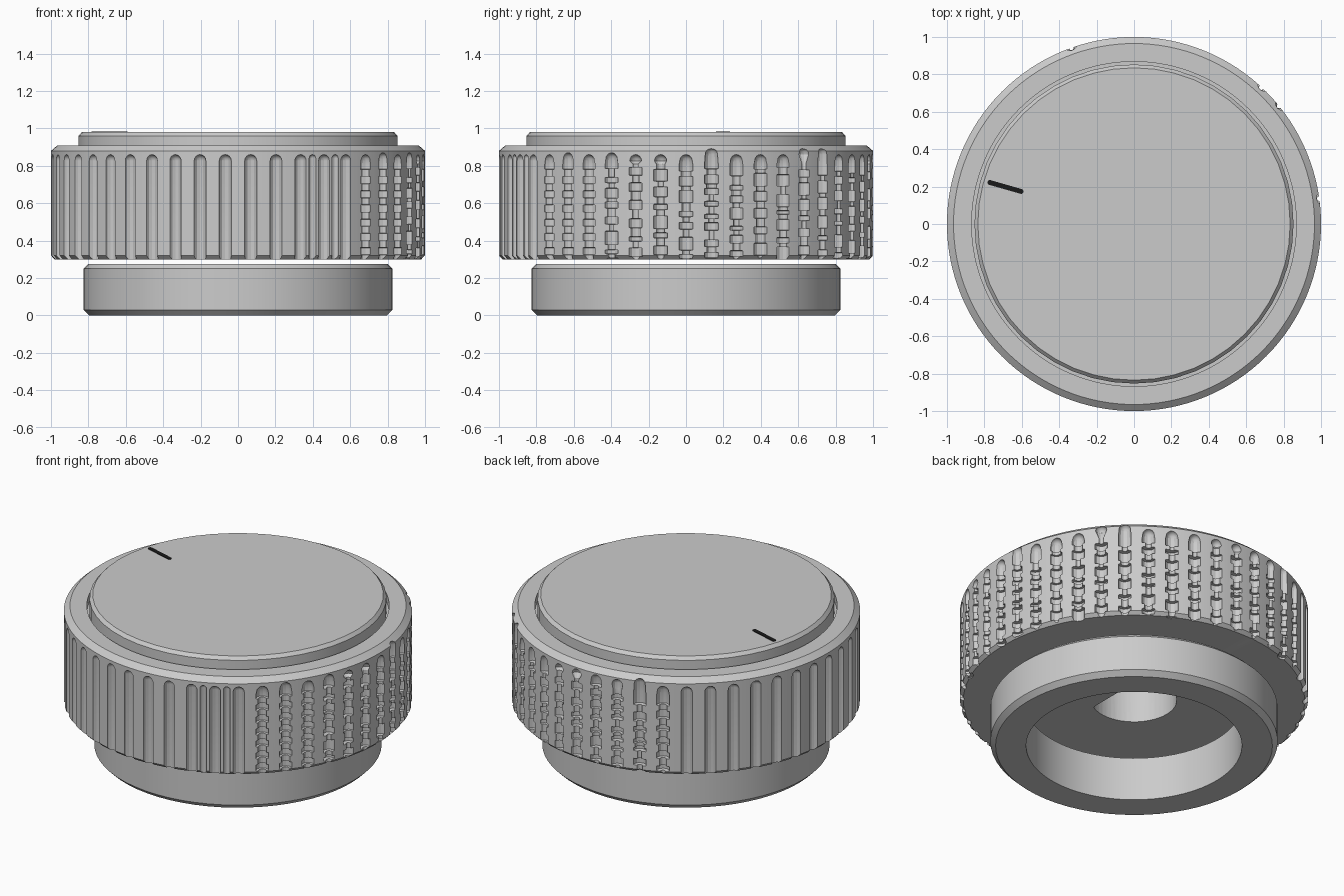
import bpy, bmesh, math, random
from mathutils import Matrix, Vector

if "Cube" in bpy.data.objects:
    bpy.data.objects.remove(bpy.data.objects["Cube"])

random.seed(4)
TAU = 2 * math.pi


def lathe(bm, profile, seg, centre=(0, 0), closed=False):
    """Revolve (radius, z) points about a vertical axis."""
    rings = []
    for i in range(seg):
        a = TAU * i / seg
        rings.append([bm.verts.new((centre[0] + r * math.cos(a), centre[1] + r * math.sin(a), z))
                      for r, z in profile])
    n = len(profile)
    for i in range(seg):
        p, q = rings[i], rings[(i + 1) % seg]
        for j in range(n if closed else n - 1):
            k = (j + 1) % n
            bm.faces.new((p[j], q[j], q[k], p[k]))


def finish(bm, name, smooth=True):
    bmesh.ops.remove_doubles(bm, verts=bm.verts, dist=1e-5)
    bmesh.ops.recalc_face_normals(bm, faces=bm.faces)
    me = bpy.data.meshes.new(name)
    bm.to_mesh(me)
    bm.free()
    ob = bpy.data.objects.new(name, me)
    bpy.context.collection.objects.link(ob)
    if smooth:
        bpy.ops.object.select_all(action='DESELECT')
        ob.select_set(True)
        bpy.context.view_layer.objects.active = ob
        bpy.ops.object.shade_smooth_by_angle(angle=math.radians(25))
    return ob


def cut(target, cutter):
    mod = target.modifiers.new("cut", 'BOOLEAN')
    mod.operation = 'DIFFERENCE'
    mod.solver = 'EXACT'
    mod.object = cutter
    cutter.hide_render = True
    bpy.ops.object.select_all(action='DESELECT')
    target.select_set(True)
    bpy.context.view_layer.objects.active = target
    bpy.ops.object.modifier_apply(modifier=mod.name)
    bpy.data.objects.remove(cutter)


# base ring
bm = bmesh.new()
lathe(bm, [(0.62, 0), (0.795, 0), (0.825, 0.03), (0.825, 0.25), (0.80, 0.275), (0.62, 0.275)],
      64, closed=True)
finish(bm, "base_ring")

# grip body, with a shallow recess for the cap
bm = bmesh.new()
lathe(bm, [(0, 0.30), (0.98, 0.30), (1.0, 0.32), (1.0, 0.88), (0.965, 0.91),
           (0.868, 0.91), (0.868, 0.86), (0, 0.86)], 128)
grip = finish(bm, "grip", smooth=False)

# flutes: plain on one half, stepped and ribbed on the other
COUNT = 46
STEP = TAU / COUNT
bm = bmesh.new()


def flute(angle, radius, levels, top=0.86):
    tip = [(radius * math.cos(t), top - radius + radius * math.sin(t))
           for t in (0, 0.4, 0.8, 1.2)] + [(0, top)]
    lathe(bm, [(0, 0.25)] + levels + tip, 12, (math.cos(angle), math.sin(angle)))


for k in range(COUNT):
    turn = (k + 0.5) * STEP
    angle = -math.pi / 2 + turn
    ribbed = 0.62 < turn < 3.75
    if not ribbed:
        flute(angle, 0.033, [(0.033, 0.25)])
        if 0.3 < turn < 0.6:
            flute(angle + STEP / 2, 0.02, [(0.02, 0.25)])
        continue
    levels, z, wide = [], 0.25, True
    even = turn < 1.1
    while z < 0.80:
        r = 0.038 if wide else (0.026 if even else random.uniform(0.012, 0.028))
        h = 0.036 if even else random.uniform(0.018, 0.07 if wide else 0.05)
        end = min(z + h, 0.81)
        levels += [(r, z), (r, end)]
        z, wide = end + 0.002, not wide
    flute(angle, 0.034, levels, random.choice((0.86, 0.86, 0.87, 0.895)))
cut(grip, finish(bm, "flute_cutter", smooth=False))

# D-shaped shaft hole in the underside
bm = bmesh.new()
lathe(bm, [(0, 0.2), (0.245, 0.2), (0.245, 0.75), (0, 0.75)], 48)
for v in bm.verts:
    v.co.x = min(v.co.x, 0.13)
cut(grip, finish(bm, "shaft_cutter", smooth=False))
bpy.ops.object.shade_smooth_by_angle(angle=math.radians(25))

# top cap
bm = bmesh.new()
lathe(bm, [(0, 0.855), (0.853, 0.855), (0.853, 0.96), (0.835, 0.98), (0, 0.98)], 48)
finish(bm, "top_cap")

# pointer mark: thin rounded bar lying radially on the cap
bm = bmesh.new()
half, w = 0.087, 0.013
outline = []
for side, start in ((1, -math.pi / 2), (-1, math.pi / 2)):
    for i in range(7):
        a = start + math.pi * i / 6
        outline.append(bm.verts.new((side * half + w * math.cos(a), w * math.sin(a), 0.975)))
face = bm.faces.new(outline)
ext = bmesh.ops.extrude_face_region(bm, geom=[face])
bmesh.ops.translate(bm, vec=(0, 0, 0.008),
                    verts=[g for g in ext["geom"] if isinstance(g, bmesh.types.BMVert)])
bm.transform(Matrix.Translation((-0.687, 0.198, 0)) @ Matrix.Rotation(math.radians(-16), 4, 'Z'))
mark = finish(bm, "pointer_mark")
mat = bpy.data.materials.new("black")
mat.diffuse_color = (0.01, 0.01, 0.01, 1)
mat.use_nodes = True
mat.node_tree.nodes["Principled BSDF"].inputs["Base Color"].default_value = mat.diffuse_color
mark.data.materials.append(mat)
